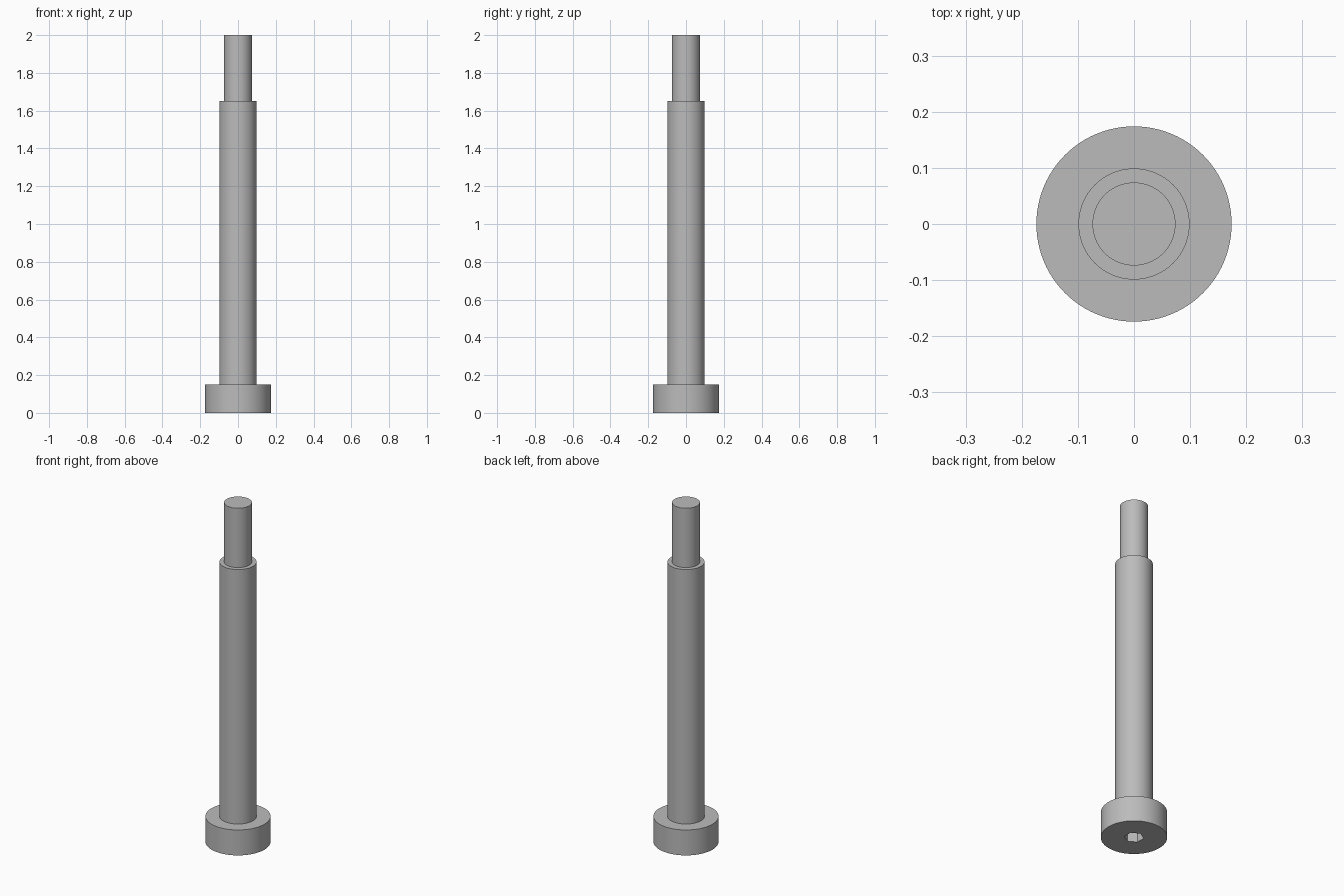
import bpy, bmesh, math
from mathutils import Matrix

if "Cube" in bpy.data.objects:
    bpy.data.objects.remove(bpy.data.objects["Cube"], do_unlink=True)

steel = bpy.data.materials.new("grey_steel")
steel.use_nodes = True
GREY = (0.5, 0.5, 0.5, 1)
steel.diffuse_color = GREY
steel.node_tree.nodes["Principled BSDF"].inputs["Base Color"].default_value = GREY


def prism(name, radius, bottom, top, sides):
    """Closed upright prism between two heights."""
    mesh = bpy.data.meshes.new(name)
    bm = bmesh.new()
    bmesh.ops.create_cone(bm, cap_ends=True, segments=sides, radius1=radius,
                          radius2=radius, depth=top - bottom,
                          matrix=Matrix.Translation((0, 0, (bottom + top) / 2)))
    bm.to_mesh(mesh)
    bm.free()
    obj = bpy.data.objects.new(name, mesh)
    bpy.context.collection.objects.link(obj)
    mesh.materials.append(steel)
    return obj


def revolve(name, profile, sides=96):
    """Solid of revolution from (radius, height) points on the axis."""
    mesh = bpy.data.meshes.new(name)
    bm = bmesh.new()
    verts = [bm.verts.new((r, 0, z)) for r, z in profile]
    edges = [bm.edges.new(pair) for pair in zip(verts, verts[1:])]
    bmesh.ops.spin(bm, geom=verts + edges, cent=(0, 0, 0), axis=(0, 0, 1),
                   angle=math.tau, steps=sides, use_merge=True)
    bmesh.ops.remove_doubles(bm, verts=bm.verts, dist=1e-5)
    bmesh.ops.recalc_face_normals(bm, faces=bm.faces)
    bm.to_mesh(mesh)
    bm.free()
    obj = bpy.data.objects.new(name, mesh)
    bpy.context.collection.objects.link(obj)
    mesh.materials.append(steel)
    return obj


# Head, shoulder and narrow end as one stepped solid
HEAD, SHOULDER, TIP = 0.174, 0.099, 0.074
screw = revolve("shoulder_screw", [
    (0, 0), (HEAD, 0), (HEAD, 0.15), (SHOULDER, 0.15),
    (SHOULDER, 1.65), (TIP, 1.65), (TIP, 2), (0, 2)])

# Hexagonal drive socket in the underside of the head
cutter = prism("socket_cutter", 0.052, -0.05, 0.08, 6)
cutter.hide_render = True
cutter.hide_viewport = True
socket = screw.modifiers.new("hex_socket", "BOOLEAN")
socket.operation = "DIFFERENCE"
socket.solver = "EXACT"
socket.object = cutter

# Bake the socket so the shading splits cleanly at its edges
bpy.context.view_layer.update()
baked = bpy.data.meshes.new_from_object(
    screw.evaluated_get(bpy.context.evaluated_depsgraph_get()))
screw.modifiers.clear()
screw.data = baked
bpy.data.objects.remove(cutter, do_unlink=True)

bpy.ops.object.select_all(action="DESELECT")
screw.select_set(True)
bpy.context.view_layer.objects.active = screw
bpy.ops.object.shade_smooth_by_angle(angle=math.radians(30))
